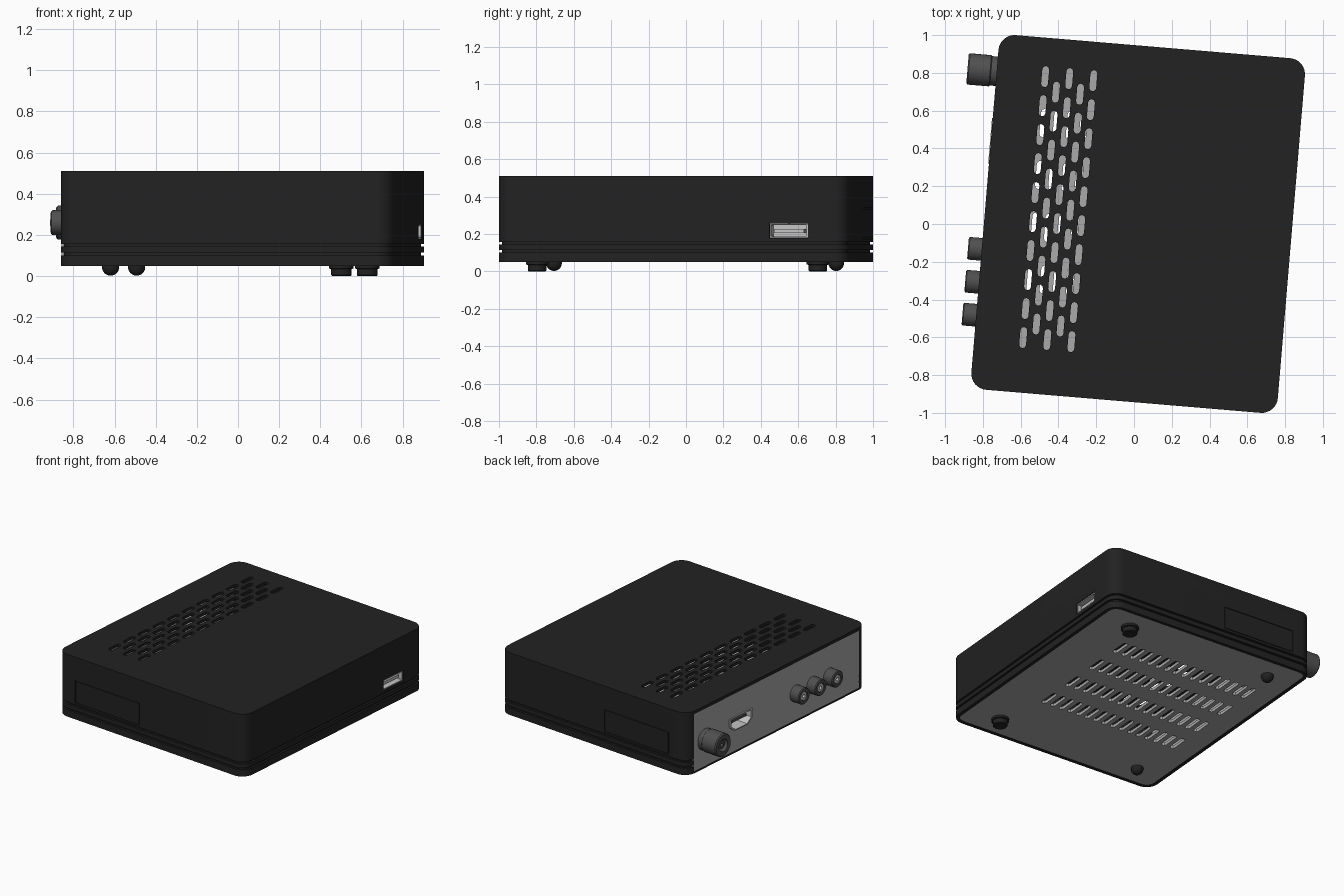
import bpy, bmesh, math
from mathutils import Matrix, Vector

old = bpy.data.objects.get("Cube")
if old:
    bpy.data.objects.remove(old)

HX, HY, R = 0.814, 0.942, 0.085          # half width, half depth, corner radius
BOTTOM, TOP, WALL = 0.05, 0.51, 0.025
PLACE = Matrix.Translation((0.022, 0, 0)) @ Matrix.Rotation(math.radians(-4.8), 4, 'Z')
TO_LEFT = Matrix.Rotation(math.radians(90), 4, 'Y')     # local z -> +x
TO_RIGHT = Matrix.Rotation(math.radians(-90), 4, 'Y')   # local z -> -x
parts = []


def material(name, value, rough=0.6):
    m = bpy.data.materials.new(name)
    colour = (value, value, value, 1)
    m.diffuse_color = colour
    m.use_nodes = True
    b = m.node_tree.nodes["Principled BSDF"]
    b.inputs["Base Color"].default_value = colour
    b.inputs["Roughness"].default_value = rough
    return m


BLACK = material("black plastic", 0.016)
GREY = material("grey metal plate", 0.40)
SILVER = material("silver connector", 0.55)
JACKET = material("dark grey jacket", 0.08)


def rounded(hx, hy, r, z, n=8, at=(0, 0)):
    """Loop of points for a rounded rectangle."""
    pts = []
    for k, (sx, sy) in enumerate([(1, 1), (-1, 1), (-1, -1), (1, -1)]):
        for i in range(n + 1):
            a = math.pi / 2 * (k + i / n)
            pts.append(Vector((at[0] + sx * (hx - r) + r * math.cos(a),
                               at[1] + sy * (hy - r) + r * math.sin(a), z)))
    return pts


def loft(bm, loops, matrix=Matrix()):
    rings = [[bm.verts.new(matrix @ p) for p in loop] for loop in loops]
    for a, b in zip(rings, rings[1:]):
        for i in range(len(a)):
            j = (i + 1) % len(a)
            bm.faces.new((a[i], a[j], b[j], b[i]))
    bm.faces.new(rings[0][::-1])
    bm.faces.new(rings[-1])


def finish(name, bm, mat):
    bmesh.ops.remove_doubles(bm, verts=bm.verts, dist=1e-6)
    bmesh.ops.recalc_face_normals(bm, faces=bm.faces)
    mesh = bpy.data.meshes.new(name)
    bm.to_mesh(mesh)
    bm.free()
    mesh.materials.append(mat)
    ob = bpy.data.objects.new(name, mesh)
    bpy.context.collection.objects.link(ob)
    parts.append(ob)
    return ob


def solid(name, loops, mat, matrix=Matrix()):
    bm = bmesh.new()
    loft(bm, loops, matrix)
    return finish(name, bm, mat)


def box(name, lo, hi, mat):
    bm = bmesh.new()
    size = Vector(hi) - Vector(lo)
    mid = (Vector(hi) + Vector(lo)) / 2
    bmesh.ops.create_cube(bm, size=1, matrix=Matrix.Translation(mid) @ Matrix.Diagonal((*size, 1)))
    return finish(name, bm, mat)


def lathe(name, profile, mat, matrix, seg=32):
    loops = [[Vector((r * math.cos(2 * math.pi * i / seg), r * math.sin(2 * math.pi * i / seg), h))
              for i in range(seg)] for r, h in profile]
    return solid(name, loops, mat, matrix)


def slots(name, centres, hx, hy, z0, z1, mat):
    bm = bmesh.new()
    for c in centres:
        loft(bm, [rounded(hx, hy, hx * 0.98, z, 2, c) for z in (z0, z1)])
    return finish(name, bm, mat)


def cut(ob, *cutters):
    """Subtract each cutter, keep the result and drop the cutters."""
    for c in cutters:
        mod = ob.modifiers.new("cut", 'BOOLEAN')
        mod.operation, mod.solver, mod.object = 'DIFFERENCE', 'EXACT', c
    deps = bpy.context.evaluated_depsgraph_get()
    deps.update()
    mesh = bpy.data.meshes.new_from_object(ob.evaluated_get(deps))
    ob.modifiers.clear()
    ob.data = mesh
    for c in cutters:
        parts.remove(c)
        bpy.data.objects.remove(c)


def plan(z, inset=0):
    return rounded(HX - inset, HY - inset, R - inset, z)


# Hollow case with two grooves around the foot
levels = [(BOTTOM, 0)]
for z in (0.10, 0.143):
    levels += [(z, 0), (z, 0.015), (z + 0.014, 0.015), (z + 0.014, 0)]
levels.append((TOP, 0))
shell = solid("case_shell", [plan(z, i) for z, i in levels], BLACK)
cavity = solid("cavity_cutter", [plan(0.0, WALL), plan(TOP - 0.02, WALL)], BLACK)

# Staggered top vents
vents = [(-0.556 + 0.064 * col, 0.736 - 0.154 * (row + 0.5 * (col % 2)))
         for col in range(5) for row in range(10 - col % 2)]
vent_cutter = slots("vent_cutter", vents, 0.018, 0.056, 0.45, 0.55, BLACK)

# Openings for the connector panel and the side socket
PY = HY - R + 0.008
window = box("window_cutter", (-HX - 0.1, -PY, 0.06), (-HX + 0.06, PY, 0.487), BLACK)
UY, UZ = 0.62, 0.217
usb_hole = box("socket_cutter", (HX - 0.06, UY - 0.103, UZ - 0.038),
               (HX + 0.1, UY + 0.103, UZ + 0.038), BLACK)

# Shallow recesses for the front and back cover plates
X0, X1, Z0, Z1 = -0.658, -0.099, 0.172, 0.338
recesses = [box("recess_cutter", (X0, min(s * HY - 0.006, s * HY + 0.006), Z0),
                (X1, s * HY + 0.006, Z1), BLACK) for s in (-1, 1)]
cut(shell, cavity, vent_cutter, window, usb_hole, *recesses)
for s, side in ((-1, "front"), (1, "back")):
    ys = sorted((s * HY, s * (HY - 0.008)))
    box(side + "_cover_plate", (X0 + 0.005, ys[0], Z0 + 0.005), (X1 - 0.005, ys[1], Z1 - 0.005), BLACK)

# Bottom plate with four rows of slots
base = solid("bottom_plate", [plan(0.053, 0.018), plan(0.075, 0.018)], GREY)
rows = [(0.437 - 0.07 * i, 0.49 - 0.275 * j) for i in range(16) for j in range(4)]
cut(base, slots("slot_cutter", rows, 0.018, 0.075, 0.0, 0.1, GREY))

# Connector panel with a tapered video socket
panel = box("connector_panel", (-HX + 0.004, -PY, 0.06), (-HX + 0.03, PY, 0.487), GREY)
VY, VZ = 0.374, 0.265


def socket_outline(x, g):
    pts = [(-0.12, 0.05), (0.12, 0.05), (0.12, -0.01), (0.07, -0.05), (-0.07, -0.05), (-0.12, -0.01)]
    return [Vector((x, VY + y * g, VZ + z * g)) for y, z in pts]


cut(panel, solid("video_cutter", [socket_outline(-HX - 0.1, 1), socket_outline(-HX + 0.1, 1)], GREY))
solid("video_socket", [socket_outline(-HX + 0.14, 1), socket_outline(-HX - 0.004, 1),
                       socket_outline(-HX - 0.004, 0.86), socket_outline(-HX + 0.12, 0.86)], SILVER)
box("video_tongue", (-HX + 0.02, VY - 0.08, VZ), (-HX + 0.125, VY + 0.08, VZ + 0.018), JACKET)

# Large aerial connector
aerial = Matrix.Translation((-HX, 0.743, 0.26)) @ TO_RIGHT
lathe("aerial_connector", [(0.078, -0.02), (0.078, 0.03), (0.083, 0.035), (0.083, 0.148), (0.076, 0.155),
                           (0.045, 0.155), (0.045, 0.04)], JACKET, aerial)
lathe("aerial_core", [(0.03, 0.03), (0.03, 0.14), (0.014, 0.14), (0.014, 0.06)], JACKET, aerial)

# Three round audio and video jacks
for i in range(3):
    m = Matrix.Translation((-HX, -0.203 - 0.175 * i, 0.26)) @ TO_RIGHT
    lathe(f"round_jack_{i + 1}", [(0.06, -0.02), (0.06, 0.067), (0.054, 0.073), (0.034, 0.073),
                                  (0.034, 0.0)], JACKET, m)
    lathe(f"jack_core_{i + 1}", [(0.03, -0.01), (0.03, 0.068), (0.012, 0.068), (0.012, 0.02)], SILVER, m)

# Side data socket: open metal sleeve and tongue
sleeve = Matrix.Translation((HX, UY, UZ)) @ TO_LEFT
solid("data_socket", [rounded(hx, hy, 0.003, z, 1) for hx, hy, z in
                      ((0.037, 0.102, -0.16), (0.037, 0.102, -0.004),
                       (0.03, 0.095, -0.004), (0.03, 0.095, -0.14))], SILVER, sleeve)
box("data_tongue", (HX - 0.145, UY - 0.08, UZ - 0.012), (HX - 0.02, UY + 0.08, UZ + 0.01), SILVER)

# Feet: flanged pads on one side, domes on the other
dome = [(0.042 * math.cos(a), -0.042 * math.sin(a))
        for a in (math.pi / 2 * k / 8.1 for k in range(9))]
for s, end in ((-1, "front"), (1, "back")):
    lathe(end + "_pad_foot", [(0.06, 0.056), (0.06, 0.037), (0.05, 0.034), (0.05, 0.005), (0.045, 0.0)],
          BLACK, Matrix.Translation((0.545, s * 0.753, 0)))
    lathe(end + "_dome_foot", [(0.042, 0.015)] + dome, BLACK,
          Matrix.Translation((-0.58, s * 0.757, 0.044)))

# Smooth the curved parts and place everything
bpy.ops.object.select_all(action='DESELECT')
for ob in parts:
    ob.matrix_world = PLACE
    ob.select_set(True)
bpy.context.view_layer.objects.active = shell
bpy.ops.object.shade_smooth_by_angle(angle=math.radians(30))
